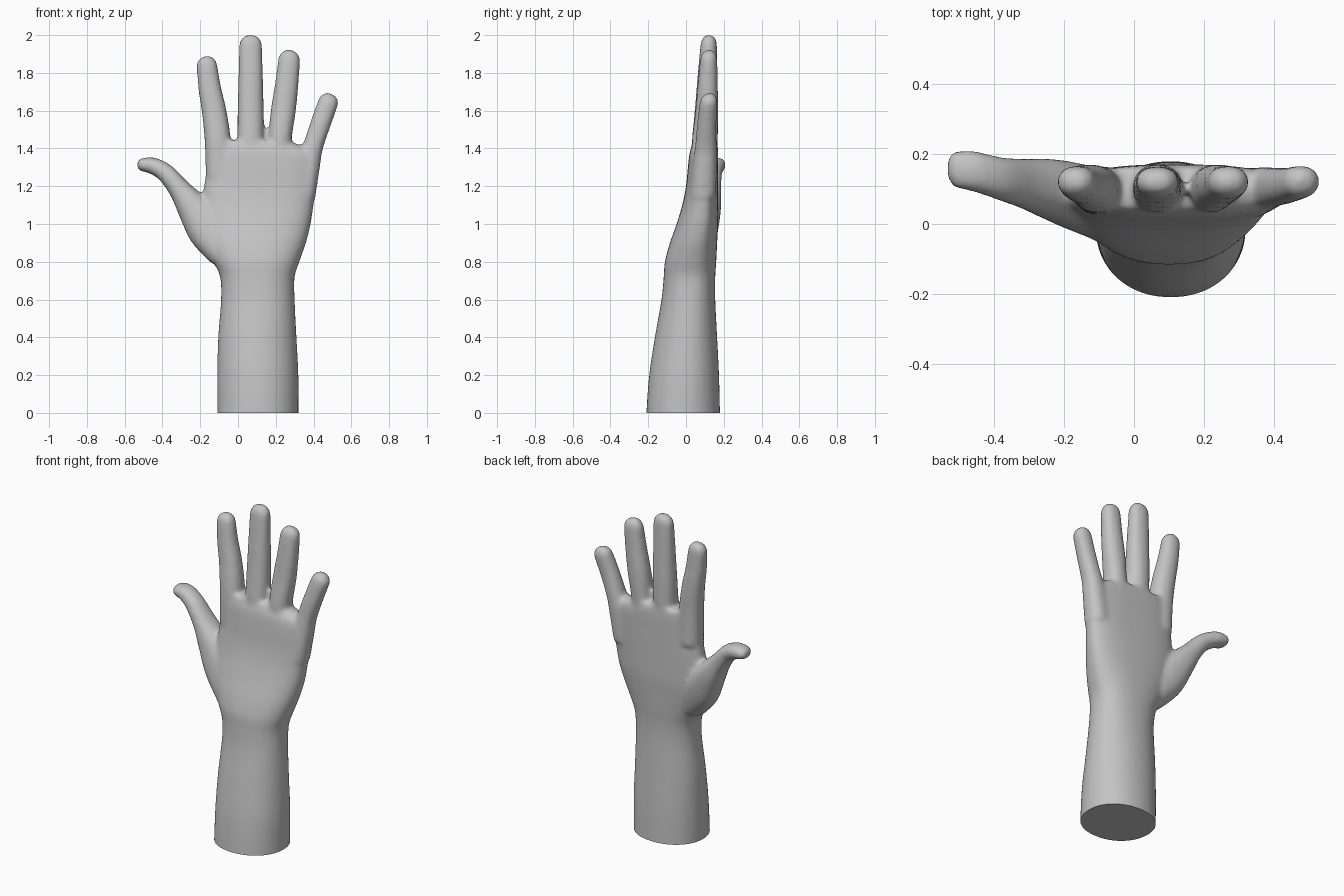
import bpy
import bmesh
from math import sin, cos, pi, copysign, radians
from mathutils import Vector

cube = bpy.data.objects.get("Cube")
if cube:
    bpy.data.objects.remove(cube, do_unlink=True)


def smooth_rows(rows, steps=5):
    """Interpolate rows of numbers with a Catmull-Rom spline."""
    padded = [rows[0]] + list(rows) + [rows[-1]]
    result = []
    for a, b, c, d in zip(padded, padded[1:], padded[2:], padded[3:]):
        for step in range(steps):
            t = step / steps
            result.append([
                q + 0.5 * t * (r - p + t * (2*p - 5*q + 4*r - s + t * (3*(q - r) + s - p)))
                for p, q, r, s in zip(a, b, c, d)])
    result.append(list(rows[-1]))
    return result


def ring(bm, centre, across, half_width, front, back, power, sides=40):
    """Rounded section with separate depths toward the front and back."""
    verts = []
    for i in range(sides):
        angle = 2 * pi * i / sides
        c, s = cos(angle), sin(angle)
        u = copysign(abs(c) ** power, c) * half_width
        v = copysign(abs(s) ** power, s) * (back if s > 0 else front)
        verts.append(bm.verts.new(centre + across * u + Vector((0, v, 0))))
    return verts


def skin(bm, rings):
    """Join rings into a closed tube."""
    for low, high in zip(rings, rings[1:]):
        for i in range(len(low)):
            j = (i + 1) % len(low)
            bm.faces.new((low[i], low[j], high[j], high[i]))
    bm.faces.new(rings[0])
    bm.faces.new(rings[-1])


def add_digit(bm, rows):
    """Finger tube from rows of x, y, z, half width, half depth, with a round tip."""
    rows = smooth_rows(rows)
    points = [Vector(row[:3]) for row in rows]
    rings = []
    for i, row in enumerate(rows):
        along = points[min(i + 1, len(rows) - 1)] - points[max(i - 1, 0)]
        along.normalize()
        across = Vector((along.z, 0, -along.x)).normalized()
        rings.append(ring(bm, points[i], across, row[3], row[4], row[4], 0.88))
    width, depth = rows[-1][3:]
    for k in range(1, 8):
        angle = k * pi / 16.5
        shrink = cos(angle) ** 0.85
        rings.append(ring(bm, points[-1] + along * width * sin(angle), across,
                          width * shrink, depth * shrink, depth * shrink, 0.88))
    skin(bm, rings)


bm = bmesh.new()

# Forearm, wrist and palm: z, left x, right x, front y, widest y, back y, roundness
arm_rows = [
    (-0.1, -0.11, 0.32, -0.21, -0.01, 0.18, 0.95),
    (0, -0.11, 0.32, -0.21, -0.01, 0.18, 0.95),
    (0.2, -0.11, 0.32, -0.195, 0, 0.175, 0.95),
    (0.4, -0.105, 0.31, -0.165, 0.01, 0.165, 0.95),
    (0.6, -0.09, 0.3, -0.13, 0.02, 0.155, 0.9),
    (0.72, -0.095, 0.3, -0.118, 0.03, 0.155, 0.85),
    (0.8, -0.13, 0.325, -0.112, 0.04, 0.16, 0.85),
    (0.9, -0.17, 0.36, -0.085, 0.06, 0.165, 0.83),
    (1, -0.19, 0.385, -0.05, 0.08, 0.17, 0.8),
    (1.1, -0.19, 0.4, -0.02, 0.09, 0.17, 0.78),
    (1.2, -0.18, 0.413, 0, 0.095, 0.17, 0.75),
    (1.3, -0.165, 0.42, 0.01, 0.1, 0.17, 0.75),
    (1.38, -0.16, 0.4, 0.02, 0.1, 0.17, 0.75),
    (1.44, -0.14, 0.27, 0.04, 0.1, 0.165, 0.75),
]
sections = []
for z, x0, x1, front, mid, back, power in smooth_rows(arm_rows):
    sections.append(ring(bm, Vector(((x0 + x1) / 2, mid, z)), Vector((1, 0, 0)),
                         (x1 - x0) / 2, mid - front, back - mid, power))
skin(bm, sections)

# Index finger
add_digit(bm, [(-0.1, 0.095, 1.25, 0.07, 0.07), (-0.108, 0.1, 1.45, 0.069, 0.067),
               (-0.127, 0.11, 1.6, 0.065, 0.06), (-0.15, 0.115, 1.72, 0.06, 0.053),
               (-0.164, 0.12, 1.835, 0.055, 0.046)])
# Middle finger
add_digit(bm, [(0.066, 0.09, 1.25, 0.07, 0.07), (0.067, 0.1, 1.45, 0.07, 0.068),
               (0.067, 0.108, 1.6, 0.069, 0.062), (0.067, 0.114, 1.78, 0.065, 0.053),
               (0.067, 0.12, 1.942, 0.061, 0.044)])
# Ring finger
add_digit(bm, [(0.21, 0.095, 1.25, 0.06, 0.07), (0.222, 0.1, 1.45, 0.062, 0.067),
               (0.24, 0.11, 1.6, 0.066, 0.06), (0.258, 0.115, 1.74, 0.062, 0.053),
               (0.27, 0.12, 1.865, 0.058, 0.046)])
# Little finger
add_digit(bm, [(0.34, 0.09, 1.15, 0.07, 0.07), (0.372, 0.1, 1.32, 0.064, 0.063),
               (0.397, 0.105, 1.41, 0.054, 0.057), (0.437, 0.11, 1.53, 0.054, 0.051),
               (0.476, 0.12, 1.64, 0.054, 0.047)])
# Thumb and the pad at its base
add_digit(bm, [(-0.06, 0.04, 0.85, 0.1, 0.1), (-0.155, 0.075, 0.975, 0.115, 0.095),
               (-0.24, 0.1, 1.09, 0.086, 0.086), (-0.312, 0.115, 1.187, 0.058, 0.072),
               (-0.385, 0.13, 1.272, 0.049, 0.062), (-0.455, 0.15, 1.309, 0.044, 0.059),
               (-0.5, 0.155, 1.313, 0.036, 0.055)])

bmesh.ops.recalc_face_normals(bm, faces=bm.faces)
mesh = bpy.data.meshes.new("hand_parts")
bm.to_mesh(mesh)
bm.free()
hand = bpy.data.objects.new("hand", mesh)
bpy.context.collection.objects.link(hand)

# Fuse the parts into one soft skin
remesh = hand.modifiers.new("fuse", 'REMESH')
remesh.mode = 'VOXEL'
remesh.voxel_size = 0.012
soften = hand.modifiers.new("soften", 'SMOOTH')
soften.factor = 0.5
soften.iterations = 9
bpy.context.view_layer.update()
graph = bpy.context.evaluated_depsgraph_get()
skin_mesh = bpy.data.meshes.new_from_object(hand.evaluated_get(graph))
hand.modifiers.clear()
hand.data = skin_mesh
bpy.data.meshes.remove(mesh)

# Flat cut end of the forearm
bm = bmesh.new()
bm.from_mesh(skin_mesh)
bmesh.ops.bisect_plane(bm, geom=bm.verts[:] + bm.edges[:] + bm.faces[:],
                       plane_co=(0, 0, 0), plane_no=(0, 0, 1), clear_inner=True)
bmesh.ops.holes_fill(bm, edges=[e for e in bm.edges if e.is_boundary], sides=0)
bmesh.ops.recalc_face_normals(bm, faces=bm.faces)
bm.to_mesh(skin_mesh)
bm.free()

# Plain grey surface
grey = bpy.data.materials.new("plain_grey")
grey.use_nodes = True
colour = (0.55, 0.55, 0.55, 1)
grey.diffuse_color = colour
grey.node_tree.nodes["Principled BSDF"].inputs["Base Color"].default_value = colour
skin_mesh.materials.clear()
skin_mesh.materials.append(grey)

bpy.ops.object.select_all(action='DESELECT')
hand.select_set(True)
bpy.context.view_layer.objects.active = hand
bpy.ops.object.shade_smooth_by_angle(angle=radians(50))
